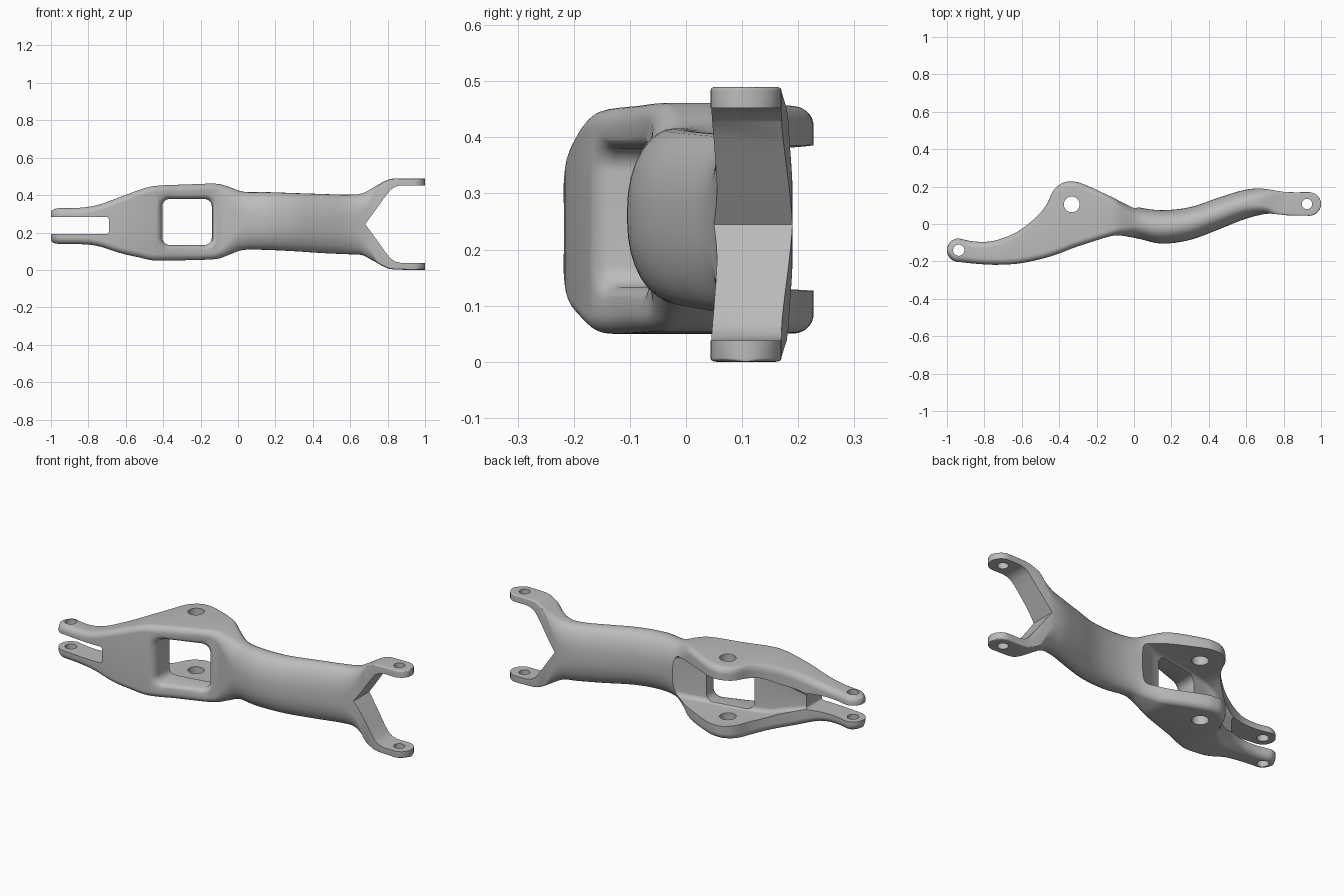
import bpy
import bmesh
import math

if "Cube" in bpy.data.objects:
    bpy.data.objects.remove(bpy.data.objects["Cube"], do_unlink=True)

grey = bpy.data.materials.new("plain grey metal")
grey.use_nodes = True
grey.diffuse_color = (0.5, 0.5, 0.5, 1)
grey.node_tree.nodes["Principled BSDF"].inputs["Base Color"].default_value = (0.5, 0.5, 0.5, 1)


def skin(name, rings):
    """Join closed rings of equal length into a capped solid."""
    bm = bmesh.new()
    loops = [[bm.verts.new(p) for p in ring] for ring in rings]
    for a, b in zip(loops, loops[1:]):
        for i in range(len(a)):
            j = (i + 1) % len(a)
            bm.faces.new((a[i], a[j], b[j], b[i]))
    bm.faces.new(loops[0])
    bm.faces.new(loops[-1])
    bmesh.ops.recalc_face_normals(bm, faces=bm.faces)
    mesh = bpy.data.meshes.new(name)
    bm.to_mesh(mesh)
    bm.free()
    mesh.materials.append(grey)
    obj = bpy.data.objects.new(name, mesh)
    bpy.context.collection.objects.link(obj)
    return obj


def rounded_rect(u0, u1, v0, v1, ru, rv, steps=8):
    """Rectangle outline with elliptical corners."""
    pts = []
    for k, (cu, cv) in enumerate([(u1 - ru, v1 - rv), (u0 + ru, v1 - rv),
                                  (u0 + ru, v0 + rv), (u1 - ru, v0 + rv)]):
        for i in range(steps + 1):
            a = math.pi / 2 * (k + i / steps)
            pts.append((cu + ru * math.cos(a), cv + rv * math.sin(a)))
    return pts


def section(x, y0, y1, z0, z1, roundness, edge=0.035):
    """Cross-section at x; roundness runs from a box to an oval."""
    def radius(half):
        return min(max(edge + (half - edge) * roundness, 0.006), half * 0.97)
    outline = rounded_rect(y0, y1, z0, z1, radius((y1 - y0) / 2), radius((z1 - z0) / 2))
    return [(x, y, z) for y, z in outline]


def smooth_stations(stations, steps=4):
    """Catmull-Rom interpolation of the station values."""
    out = []
    last = len(stations) - 1
    for i in range(last):
        quad = [stations[min(max(i + k, 0), last)] for k in (-1, 0, 1, 2)]
        for s in range(steps):
            t = s / steps
            out.append([b + t / 2 * (c - a + t * (2 * a - 5 * b + 4 * c - d
                                                  + t * (3 * (b - c) + d - a)))
                        for a, b, c, d in zip(*quad)])
    return out + [list(stations[last])]


def round_end(side, cx, cy, r, z0, z1, roundness, inset):
    """Stations closing the bar with a half-round end."""
    out = []
    for i in range(1, 12):
        a = math.pi / 2 * i / 11.4
        half, dz = r * math.cos(a), inset * (1 - math.cos(a))
        out.append([cx + side * r * math.sin(a), cy - half, cy + half,
                    z0 + dz, z1 - dz, roundness])
    return out


def prism_y(name, outline):
    return skin(name, [[(x, y, z) for x, z in outline] for y in (-0.6, 0.6)])


def pin(name, x, y, r):
    circle = [(x + r * math.cos(i * math.pi / 20), y + r * math.sin(i * math.pi / 20))
              for i in range(40)]
    return skin(name, [[(px, py, z) for px, py in circle] for z in (-0.2, 0.7)])


# Arm body: x, front, back, bottom, top, roundness
body = smooth_stations([
    (-.937, -.203, -.077, .138, .331, 0),
    (-.85, -.212, -.094, .138, .332, 0),
    (-.75, -.218, -.09, .128, .347, 0),
    (-.63, -.213, -.045, .09, .39, 0),
    (-.53, -.195, .03, .067, .427, 0),
    (-.47, -.18, .1, .053, .445, 0),
    (-.43, -.168, .18, .05, .45, 0),
    (-.38, -.15, .22, .05, .453, 0),
    (-.33, -.13, .227, .051, .455, 0),
    (-.27, -.11, .213, .052, .457, 0),
    (-.12, -.064, .145, .058, .461, 0),
    (-.05, -.065, .11, .08, .445, .3),
    (.03, -.08, .088, .107, .418, .8),
    (.15, -.105, .074, .107, .416, .9),
    (.3, -.085, .09, .1, .411, .9),
    (.45, -.03, .14, .09, .406, .9),
    (.58, .022, .18, .084, .402, .85),
    (.66, .045, .19, .08, .408, .6),
    (.72, .055, .185, .05, .438, .1),
    (.785, .05, .174, .015, .475, -.7),
    (.83, .046, .17, .003, .488, -.9),
    (.937, .044, .17, 0, .49, -.9)])
body = (round_end(-1, -.937, -.14, .063, .138, .331, 0, .02)[::-1] + body
        + round_end(1, .937, .107, .063, 0, .49, -.9, 0))
arm = skin("link_arm", [section(*s) for s in body])

cutters = []

# Rear pocket between the two ears
pocket = smooth_stations([
    (-.7, -.085, .4, .192, .283, 0),
    (-.58, -.055, .4, .162, .325, 0),
    (-.45, -.035, .4, .13, .38, 0),
    (-.14, .02, .4, .128, .384, 0),
    (-.04, .06, .4, .14, .375, 0),
    (.06, .11, .4, .155, .365, 0)])
cutters.append(skin("pocket_cutter", [section(*s, edge=0.025) for s in pocket]))

# Front window with softened rim that follows the sloping front face
window = []
for depth, flare in ((-.2, .026), (0, .026), (.005, .015), (.013, .006), (.028, 0), (.4, 0)):
    outline = rounded_rect(-.405 - flare, -.14 + flare, .133 - flare, .379 + flare,
                           .04 + flare, .04 + flare)
    window.append([(x, depth - .113 + .346 * (x + .27), z) for x, z in outline])
cutters.append(skin("window_cutter", window))

# Slot in the narrow end
cutters.append(prism_y("slot_cutter", rounded_rect(-1.2, -.69, .192, .283, .015, .015)))

# Wide fork opening, mirrored about its middle height
upper = [(.68, 0), (.735, .075), (.785, .145), (.815, .183), (.84, .2), (.87, .207), (1.2, .207)]
mid = .245
cutters.append(prism_y("fork_cutter", [(x, mid + h) for x, h in upper]
                       + [(x, mid - h) for x, h in upper[:0:-1]]))

# Pin holes
cutters.append(pin("narrow_end_hole", -.937, -.14, .03))
cutters.append(pin("ear_hole", -.333, .105, .042))
cutters.append(pin("fork_hole", .925, .107, .028))

for cutter in cutters:
    cutter.hide_render = True
    cut = arm.modifiers.new(cutter.name, 'BOOLEAN')
    cut.operation = 'DIFFERENCE'
    cut.solver = 'EXACT'
    cut.object = cutter

# Bake the cuts, then drop the cutters
bpy.context.view_layer.update()
graph = bpy.context.evaluated_depsgraph_get()
result = bpy.data.meshes.new_from_object(arm.evaluated_get(graph))
arm.modifiers.clear()
arm.data = result
for cutter in cutters:
    bpy.data.objects.remove(cutter, do_unlink=True)

bpy.ops.object.select_all(action='DESELECT')
arm.select_set(True)
bpy.context.view_layer.objects.active = arm
bpy.ops.object.shade_smooth_by_angle(angle=math.radians(35))
